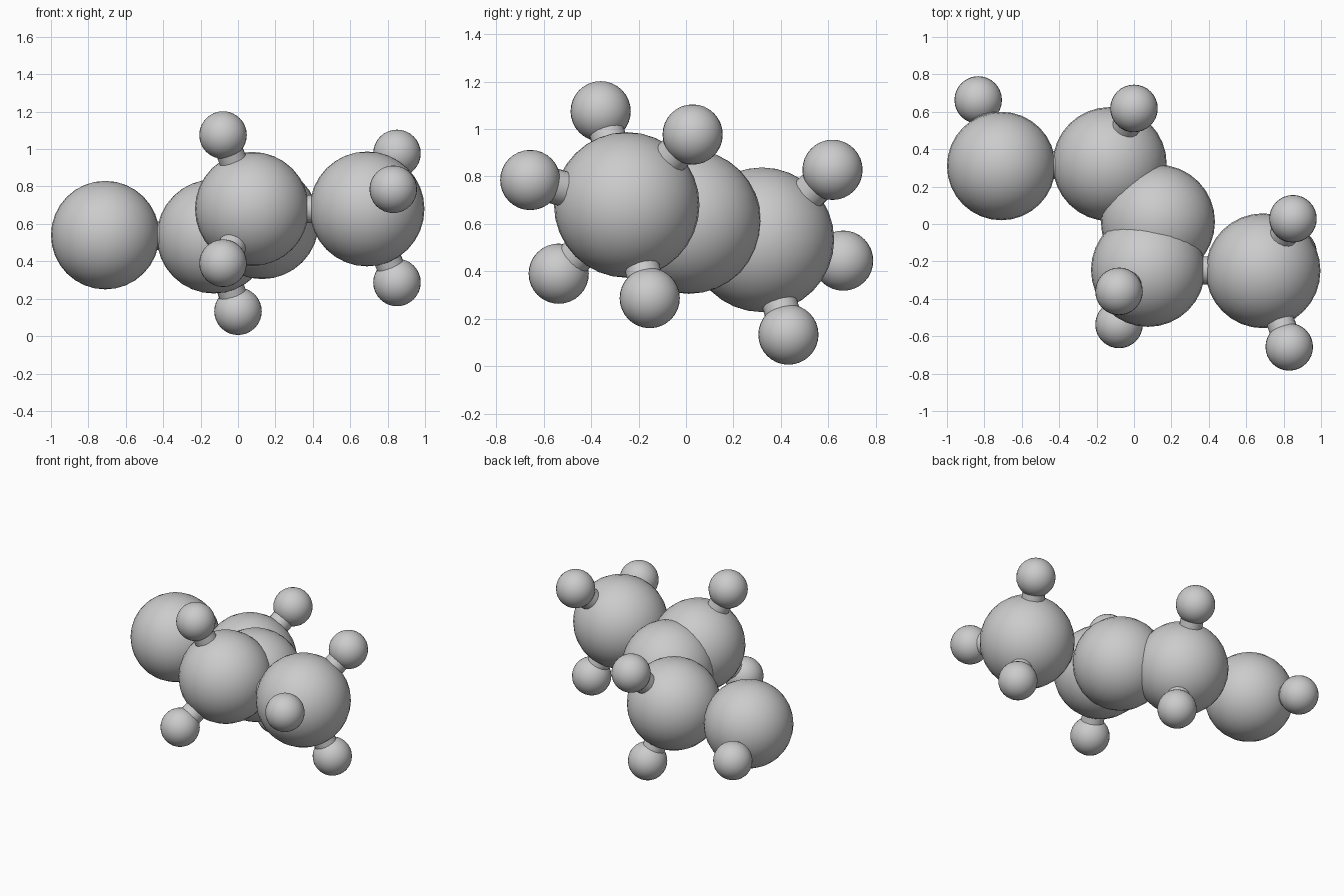
import bpy
from mathutils import Vector

cube = bpy.data.objects.get("Cube")
if cube:
    bpy.data.objects.remove(cube, do_unlink=True)

grey = bpy.data.materials.new("plain_grey")
grey.use_nodes = True
colour = (0.6, 0.6, 0.6, 1)
grey.diffuse_color = colour
grey.node_tree.nodes["Principled BSDF"].inputs["Base Color"].default_value = colour


def finish(name):
    ob = bpy.context.object
    ob.name = name
    ob.data.materials.append(grey)
    bpy.ops.object.shade_smooth_by_angle()


def ball(name, centre, radius):
    bpy.ops.mesh.primitive_uv_sphere_add(segments=32, ring_count=16, radius=radius, location=centre)
    finish(name)


def rod(name, start, end, radius=0.075):
    a, b = Vector(start), Vector(end)
    bpy.ops.mesh.primitive_cylinder_add(vertices=16, radius=radius, depth=(b - a).length,
                                        location=(a + b) / 2)
    bpy.context.object.rotation_euler = (b - a).to_track_quat("Z", "Y").to_euler()
    finish(name)


# Large atoms along the chain: centre and radius
chain = {
    "end_atom": ((-0.71, 0.31, 0.54), 0.29),
    "back_atom": ((-0.13, 0.32, 0.533), 0.305),
    "middle_atom": ((0.128, 0.012, 0.61), 0.305),
    "front_atom": ((0.075, -0.245, 0.68), 0.305),
    "left_atom": ((0.69, -0.25, 0.68), 0.307),
}
for name, (centre, radius) in chain.items():
    ball(name, centre, radius)

# Rods between neighbouring large atoms
for a, b in (("end_atom", "back_atom"), ("back_atom", "front_atom"), ("front_atom", "left_atom")):
    rod(a + "_rod", chain[a][0], chain[b][0])

# Small atoms, each on a rod from its parent
small = {
    "end_atom": [(-0.833, 0.663, 0.445)],
    "back_atom": [(0, 0.432, 0.133), (0, 0.618, 0.828)],
    "front_atom": [(-0.08, -0.36, 1.075), (-0.08, -0.537, 0.39)],
    "left_atom": [(0.85, 0.028, 0.977), (0.83, -0.657, 0.785), (0.85, -0.153, 0.287)],
}
for parent, spots in small.items():
    for i, spot in enumerate(spots, 1):
        ball(f"{parent}_small_ball_{i}", spot, 0.127)
        rod(f"{parent}_small_rod_{i}", chain[parent][0], spot)
